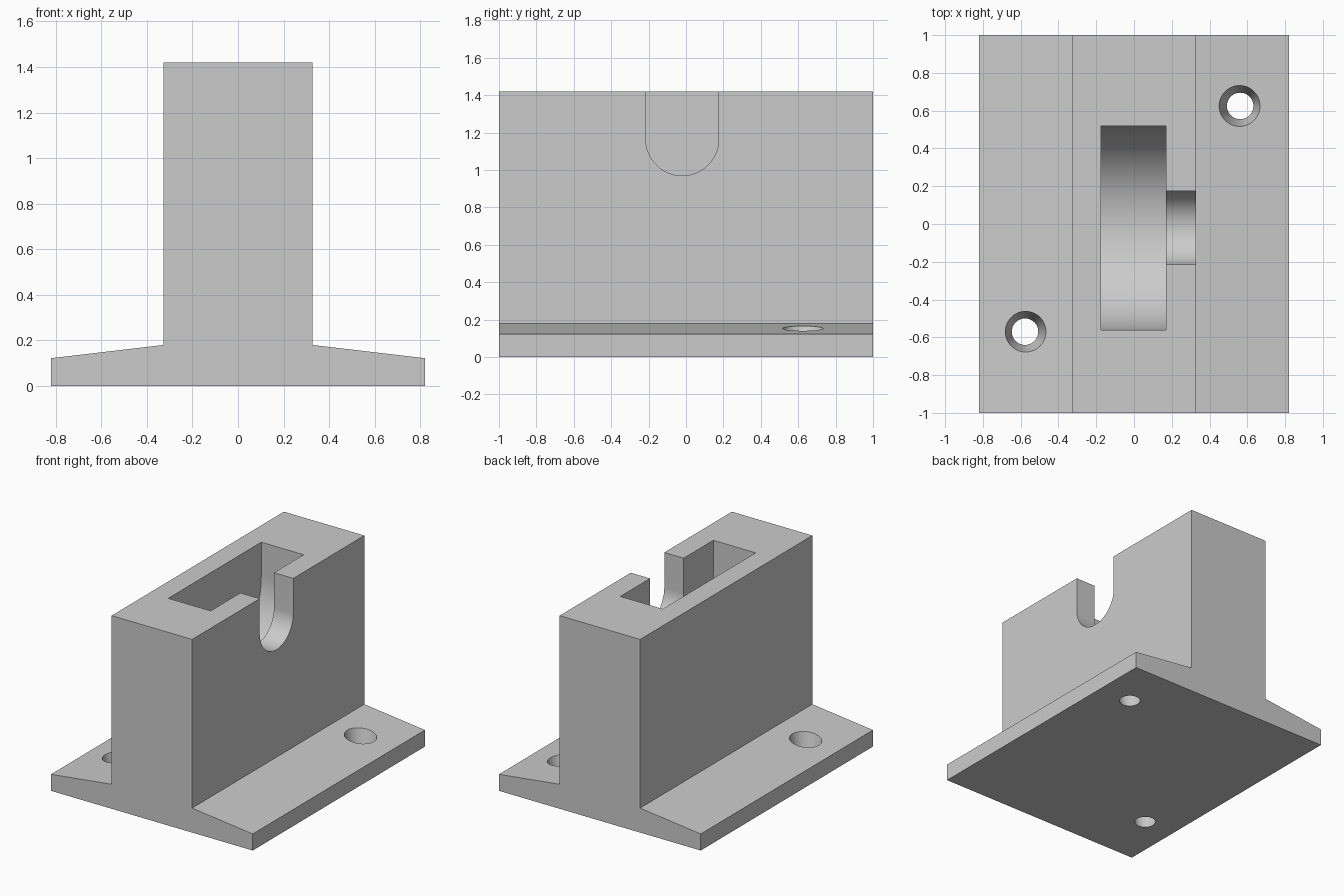
import bpy, bmesh
from math import pi, sin, cos, radians
from mathutils import Vector

cube = bpy.data.objects.get("Cube")
if cube:
    bpy.data.objects.remove(cube)

grey = bpy.data.materials.new("plain_grey")
grey.use_nodes = True
grey.diffuse_color = (0.6, 0.6, 0.6, 1)
grey.node_tree.nodes["Principled BSDF"].inputs["Base Color"].default_value = grey.diffuse_color


def finish(name, bm):
    bmesh.ops.recalc_face_normals(bm, faces=bm.faces)
    mesh = bpy.data.meshes.new(name)
    bm.to_mesh(mesh)
    bm.free()
    mesh.materials.append(grey)
    obj = bpy.data.objects.new(name, mesh)
    bpy.context.collection.objects.link(obj)
    return obj


def extrude_profile(name, points, offset):
    bm = bmesh.new()
    face = bm.faces.new([bm.verts.new(p) for p in points])
    new = bmesh.ops.extrude_face_region(bm, geom=[face])["geom"]
    verts = [v for v in new if isinstance(v, bmesh.types.BMVert)]
    bmesh.ops.translate(bm, verts=verts, vec=Vector(offset))
    return finish(name, bm)


def u_slot(name, x0, x1, radius, steps):
    """Round-bottomed cutter, open at the top, running along x."""
    cy, cz, top = -0.02, 1.165, 1.6
    pts = [(x0, cy + radius, top), (x0, cy - radius, top)]
    for i in range(steps + 1):
        a = pi + pi * i / steps
        pts.append((x0, cy + radius * cos(a), cz + radius * sin(a)))
    return extrude_profile(name, pts, (x1 - x0, 0, 0))


def tapered_hole(name, x, y):
    """Cone widening upward from 0.07 at the underside."""
    low, high, taper = -0.1, 0.3, 0.25
    bm = bmesh.new()
    bmesh.ops.create_cone(bm, cap_ends=True, segments=64, depth=high - low,
                          radius1=0.07 + taper * low, radius2=0.07 + taper * high)
    bmesh.ops.translate(bm, verts=bm.verts, vec=(x, y, (low + high) / 2))
    return finish(name, bm)


# Flanged block: sloping base and upright body in one profile
half = [(0.82, 0), (0.82, 0.122), (0.327, 0.18), (0.327, 1.42)]
outline = half + [(-x, z) for x, z in reversed(half)]
block = extrude_profile("wheel_block", [(x, -1, z) for x, z in outline], (0, 2, 0))

# Wheel pocket, axle slot and two screw holes
cutters = [
    u_slot("wheel_pocket_cutter", -0.175, 0.17, 0.54, 64),
    u_slot("axle_slot_cutter", 0.1, 0.5, 0.195, 48),
    tapered_hole("back_screw_hole_cutter", 0.562, 0.625),
    tapered_hole("front_screw_hole_cutter", -0.577, -0.57),
]
bpy.context.view_layer.objects.active = block
block.select_set(True)
for cutter in cutters:
    cutter.hide_render = True
    mod = block.modifiers.new(cutter.name, "BOOLEAN")
    mod.operation = "DIFFERENCE"
    mod.solver = "EXACT"
    mod.object = cutter
    bpy.ops.object.modifier_apply(modifier=mod.name)
    bpy.data.objects.remove(cutter)

bpy.ops.object.shade_smooth_by_angle(angle=radians(30))
